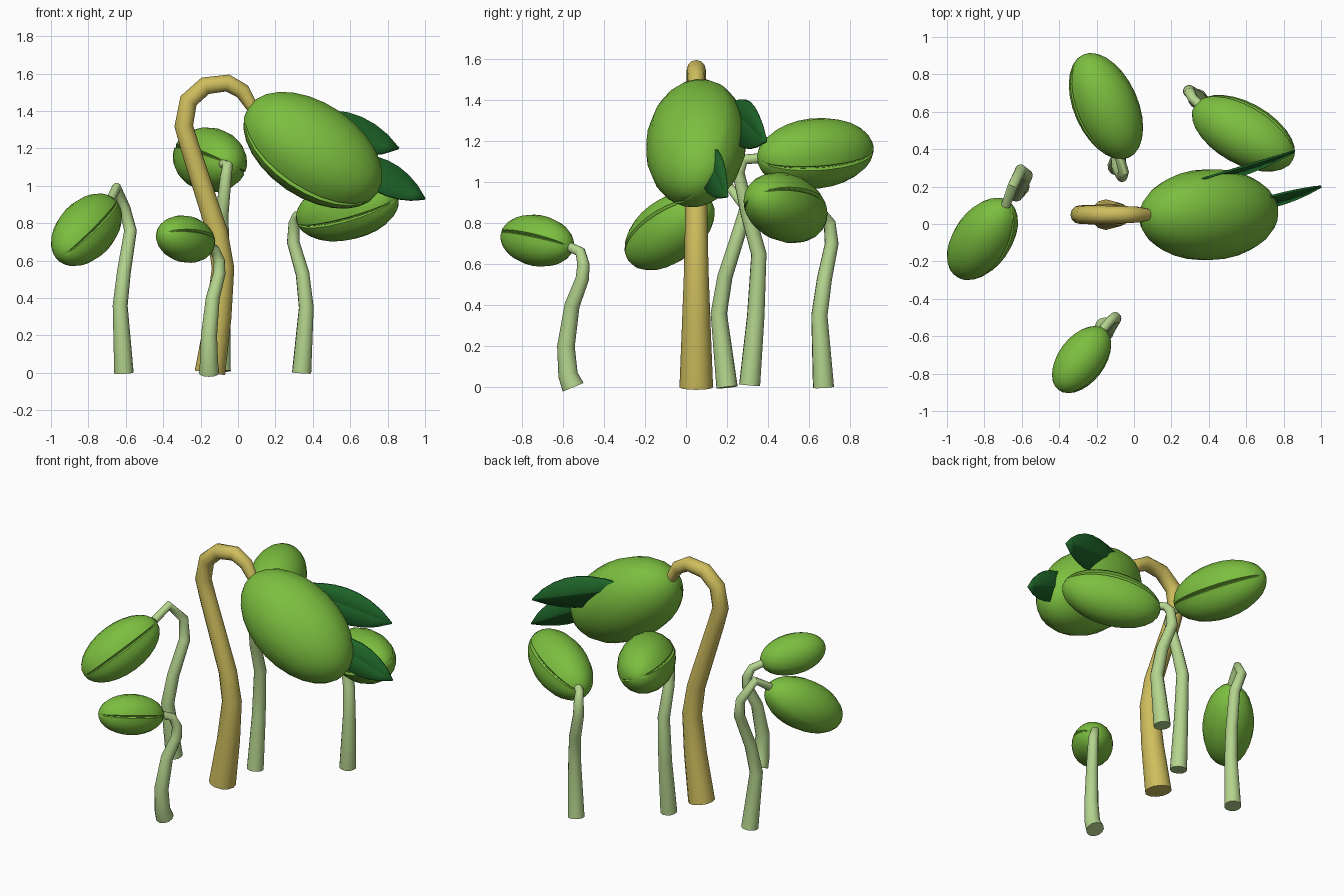
import bpy, bmesh
from math import sin, cos, pi, radians
from mathutils import Vector

if "Cube" in bpy.data.objects:
    bpy.data.objects.remove(bpy.data.objects["Cube"])


def material(name, color):
    m = bpy.data.materials.new(name)
    m.diffuse_color = (*color, 1)
    m.use_nodes = True
    m.node_tree.nodes["Principled BSDF"].inputs["Base Color"].default_value = m.diffuse_color
    return m


BEAN = material("bean_green", (0.2, 0.52, 0.05))
PALE = material("pale_stem", (0.46, 0.66, 0.27))
YELLOW = material("yellow_stem", (0.62, 0.51, 0.11))
LEAF = material("dark_leaf", (0.013, 0.13, 0.022))


def finish(obj, mat, angle):
    obj.data.materials.append(mat)
    bpy.ops.object.select_all(action='DESELECT')
    obj.select_set(True)
    bpy.context.view_layer.objects.active = obj
    if obj.type == 'CURVE':
        bpy.ops.object.convert(target='MESH')
    bpy.ops.object.shade_smooth_by_angle(angle=radians(angle))


def stem(name, path, mat):
    """Tapered tube; path holds (x, y, z, radius)."""
    cu = bpy.data.curves.new(name, 'CURVE')
    cu.dimensions = '3D'
    cu.bevel_depth = 1
    cu.bevel_resolution = 4
    cu.use_fill_caps = True
    sp = cu.splines.new('POLY')
    sp.points.add(len(path) - 1)
    for p, (x, y, z, r) in zip(sp.points, path):
        p.co = (x, y, z, 1)
        p.radius = r
    obj = bpy.data.objects.new(name, cu)
    bpy.context.collection.objects.link(obj)
    finish(obj, mat, 50)


def mesh_object(name, bm, mat, angle):
    bmesh.ops.recalc_face_normals(bm, faces=bm.faces)
    me = bpy.data.meshes.new(name)
    bm.to_mesh(me)
    bm.free()
    obj = bpy.data.objects.new(name, me)
    bpy.context.collection.objects.link(obj)
    finish(obj, mat, angle)
    return obj


def bean(name, centre, axis, groove, a, bg, bh, both=False):
    """Ellipsoid along axis, with a seam groove along one or two meridians."""
    c, d, g = Vector(centre), Vector(axis).normalized(), Vector(groove)
    g = (g - d * g.dot(d)).normalized()
    h = d.cross(g)
    # (angle, radius factor) round the section
    half = [(-4, 1), (-1.2, 0.93), (0, 0.955), (1.2, 0.93), (4, 1)]
    section = half + [(k, 1) for k in range(20, 161, 20)]
    section += [(x + 180, f if both else 1) for x, f in half]
    section += [(k, 1) for k in range(200, 341, 20)]
    bm = bmesh.new()
    rings = []
    for i in range(1, 14):
        t = pi * i / 14
        rings.append([bm.verts.new(c - d * a * cos(t) + sin(t) * f *
                      (g * bg * cos(radians(k)) + h * bh * sin(radians(k))))
                      for k, f in section])
    n = len(section)
    ends = [bm.verts.new(c - d * a), bm.verts.new(c + d * a)]
    for j in range(n):
        k = (j + 1) % n
        for r, s in zip(rings, rings[1:]):
            bm.faces.new((r[j], r[k], s[k], s[j]))
        bm.faces.new((ends[0], rings[0][k], rings[0][j]))
        bm.faces.new((ends[1], rings[-1][j], rings[-1][k]))
    mesh_object(name, bm, BEAN, 35)


def leaf(name, base, tip, side, width):
    """Pointed blade creased along its midrib."""
    b, t = Vector(base), Vector(tip)
    d = (t - b).normalized()
    w = Vector(side)
    w = (w - d * w.dot(d)).normalized()
    n = d.cross(w)
    bm = bmesh.new()
    rows = []
    for i in range(9):
        u = i / 8
        hw = width * max(sin(pi * u ** 1.1) ** 0.8 if 0 < u < 1 else 0, 0.03)
        rows.append([bm.verts.new(b.lerp(t, u) + w * hw * s + n * abs(s) * hw * 0.2)
                     for s in (-1, 0, 1)])
    for r, s in zip(rows, rows[1:]):
        for j in (0, 1):
            bm.faces.new((r[j], r[j + 1], s[j + 1], s[j]))
    obj = mesh_object(name, bm, LEAF, 15)
    mod = obj.modifiers.new("thickness", 'SOLIDIFY')
    mod.thickness = 0.012
    mod.offset = 0


# Large central sprout
stem("main_stem", [(-.15, .05, 0, .082), (-.105, .05, .3, .07), (-.08, .05, .56, .06),
                   (-.11, .05, .75, .056), (-.2, .05, 1.03, .053), (-.255, .05, 1.2, .051),
                   (-.29, .05, 1.32, .05), (-.265, .05, 1.455, .049), (-.175, .05, 1.535, .048),
                   (-.055, .05, 1.55, .046), (.025, .05, 1.505, .042), (.07, .05, 1.43, .033),
                   (.13, .05, 1.37, .033)], YELLOW)
bean("main_bean", (.4, .05, 1.19), (.83, 0, -.56), (-.45, -.6, -.66), .415, .265, .235)
leaf("upper_leaf", (.26, .21, 1.37), (.86, .39, 1.2), (.35, .3, .9), .11)
leaf("lower_leaf", (.52, .09, 1.17), (1, .2, .93), (.4, .4, .82), .095)

# Small front sprout
stem("front_stem", [(-.155, -.55, 0, .055), (-.155, -.575, .06, .048), (-.155, -.585, .2, .043),
                    (-.135, -.555, .4, .037), (-.1, -.505, .53, .033), (-.1, -.5, .6, .03),
                    (-.125, -.515, .66, .026), (-.18, -.58, .69, .023)], PALE)
bean("front_bean", (-.28, -.725, .715), (-.6, -.79, .15), (.79, -.6, .3), .206, .125, .125)

# Left sprout
stem("left_stem", [(-.61, .2, 0, .052), (-.63, .16, .36, .04), (-.61, .19, .54, .037),
                   (-.575, .26, .76, .034), (-.605, .29, .88, .03), (-.65, .2, .99, .027),
                   (-.685, .1, .92, .025)], PALE)
bean("left_bean", (-.81, -.08, .765), (-.49, -.695, -.526), (.6, -.7, .35), .273, .155, .155)

# Right rear sprout
stem("right_stem", [(.34, .67, 0, .052), (.365, .65, .35, .04), (.345, .675, .53, .037),
                    (.295, .71, .7, .034), (.3, .7, .8, .03), (.315, .67, .84, .026),
                    (.39, .6, .85, .025)], PALE)
bean("right_bean", (.585, .485, .875), (.85, -.47, .2), (.45, .8, .45), .306, .165, .165, True)

# Back sprout
stem("back_stem", [(-.09, .31, .01, .052), (-.085, .34, .35, .043), (-.085, .355, .65, .038),
                   (-.085, .3, .85, .035), (-.065, .255, 1.05, .031), (-.055, .28, 1.11, .028),
                   (-.09, .4, 1.12, .025)], PALE)
bean("back_bean", (-.15, .63, 1.14), (-.4, .9, .1), (-.85, -.35, .4), .303, .172, .172, True)
